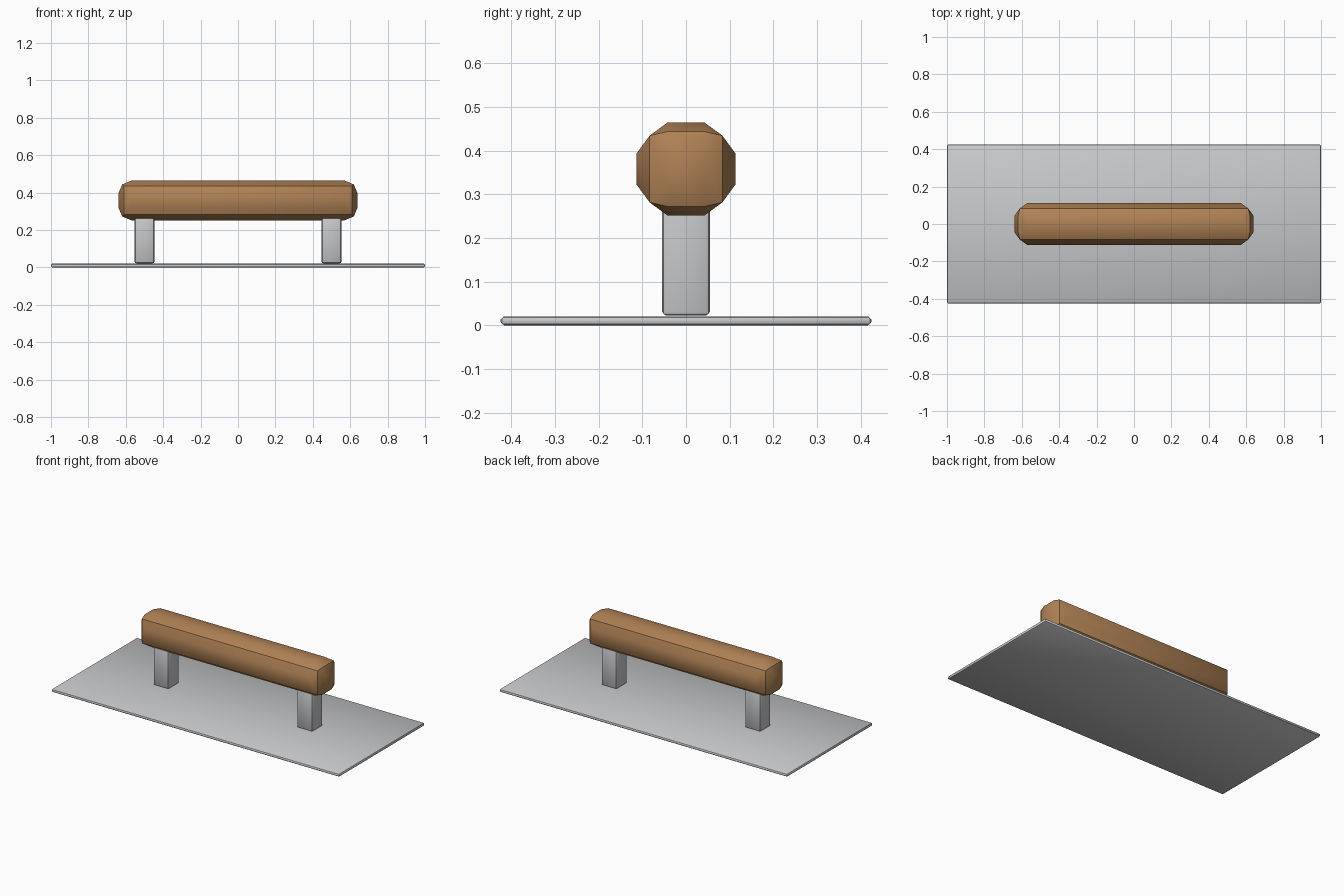
import bpy, bmesh, math
from itertools import product
from mathutils import Vector

cube = bpy.data.objects.get("Cube")
if cube:
    bpy.data.objects.remove(cube, do_unlink=True)


def material(name, color):
    mat = bpy.data.materials.new(name)
    mat.use_nodes = True
    mat.diffuse_color = color
    mat.node_tree.nodes["Principled BSDF"].inputs["Base Color"].default_value = color
    return mat


def rounded_box(name, center, half, radius, mat):
    """Box with two-step rounded edges, each side smooth up to the edge ridge."""
    bm = bmesh.new()
    ridge = set()
    inner = [h - radius for h in half]
    for signs in product((-1, 1), repeat=3):
        core = Vector([s * i for s, i in zip(signs, inner)])
        # One point on each of the three flat sides
        for axis in range(3):
            p = core.copy()
            p[axis] += signs[axis] * radius
            bm.verts.new(p)
        # Corner point, and the mid point of the rounded end edge
        ridge.add(bm.verts.new(core + Vector(signs) * radius / math.sqrt(3)))
        end = Vector((signs[0], 0, signs[2])) * radius / math.sqrt(2)
        ridge.add(bm.verts.new(core + end))
    bmesh.ops.convex_hull(bm, input=bm.verts[:])
    bmesh.ops.dissolve_limit(bm, angle_limit=math.radians(0.5),
                             verts=bm.verts[:], edges=bm.edges[:])
    bmesh.ops.recalc_face_normals(bm, faces=bm.faces[:])
    for face in bm.faces:
        face.smooth = True
    for edge in bm.edges:
        edge.smooth = not all(v in ridge for v in edge.verts)
    mesh = bpy.data.meshes.new(name)
    bm.to_mesh(mesh)
    bm.free()
    mesh.materials.append(mat)
    obj = bpy.data.objects.new(name, mesh)
    obj.location = center
    bpy.context.collection.objects.link(obj)
    return obj


steel = material("steel grey", (0.58, 0.585, 0.6, 1))
wood = material("wood brown", (0.43, 0.22, 0.09, 1))

# Flat blade
rounded_box("blade", (0, 0, 0.01), (1, 0.425, 0.01), 0.008, steel)

# Posts from blade into handle
for side, sign in (("left", 1), ("right", -1)):
    rounded_box(side + "_post", (sign * 0.5, 0, 0.165),
                (0.0535, 0.0555, 0.143), 0.01, steel)

# Grip
rounded_box("handle", (0, 0, 0.358), (0.64, 0.113, 0.106), 0.07, wood)
